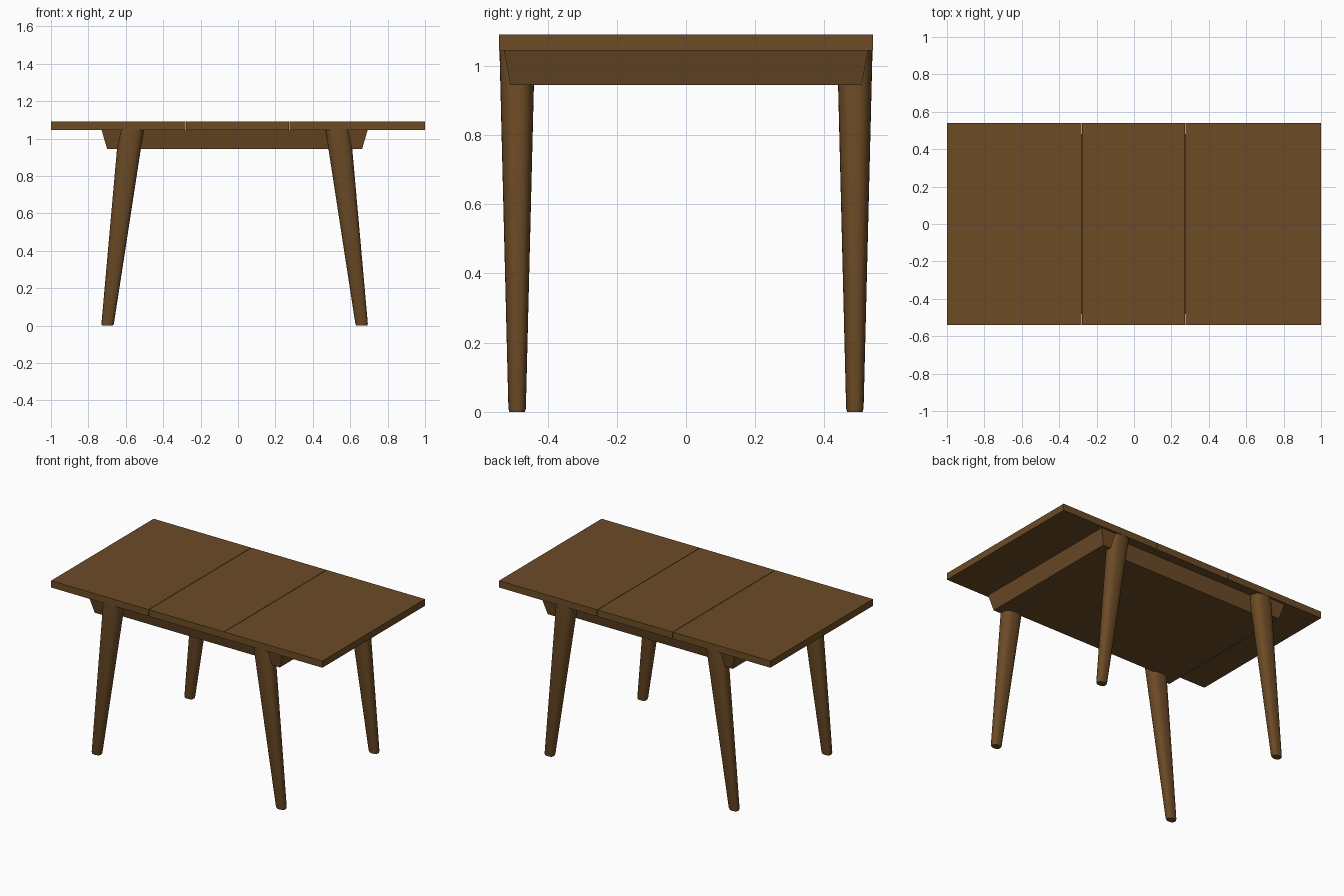
import bpy, bmesh, math

if "Cube" in bpy.data.objects:
    bpy.data.objects.remove(bpy.data.objects["Cube"])

wood = bpy.data.materials.new("brown wood")
wood.diffuse_color = (0.15, 0.07, 0.019, 1)
wood.use_nodes = True
wood.node_tree.nodes["Principled BSDF"].inputs["Base Color"].default_value = wood.diffuse_color
CX = -0.018          # base sits slightly left of the top's centre
TOP_Z, UNDER_Z, APRON_Z = 1.09, 1.045, 0.945


def loft(name, rings, smooth=False):
    """Skin a stack of equal-length rings and cap both ends."""
    bm = bmesh.new()
    vs = [[bm.verts.new(p) for p in r] for r in rings]
    n = len(vs[0])
    for a, b in zip(vs, vs[1:]):
        for i in range(n):
            bm.faces.new((a[i], a[(i + 1) % n], b[(i + 1) % n], b[i]))
    bm.faces.new(vs[0][::-1])
    bm.faces.new(vs[-1])
    bmesh.ops.recalc_face_normals(bm, faces=bm.faces)
    me = bpy.data.meshes.new(name)
    bm.to_mesh(me)
    bm.free()
    me.materials.append(wood)
    ob = bpy.data.objects.new(name, me)
    bpy.context.collection.objects.link(ob)
    if smooth:
        bpy.ops.object.select_all(action='DESELECT')
        ob.select_set(True)
        bpy.context.view_layer.objects.active = ob
        bpy.ops.object.shade_smooth_by_angle(angle=math.radians(35))
    return ob


def rect(x0, x1, y0, y1, z):
    return [(x0, y0, z), (x1, y0, z), (x1, y1, z), (x0, y1, z)]


def oval(cx, cy, rx, ry, z, n=32, power=2.5):
    """Slightly squared oval ring."""
    pts = []
    for i in range(n):
        c, s = math.cos(2 * math.pi * i / n), math.sin(2 * math.pi * i / n)
        pts.append((cx + rx * math.copysign(abs(c) ** (2 / power), c),
                    cy + ry * math.copysign(abs(s) ** (2 / power), s), z))
    return pts


# Tabletop: two end leaves and a middle leaf with hairline seams
g = 0.0015
for name, x0, x1 in (("left_leaf", -1, -0.28 - g), ("middle_leaf", -0.28 + g, 0.275 - g),
                     ("right_leaf", 0.275 + g, 1)):
    loft(name, [rect(x0, x1, -0.54, 0.54, UNDER_Z), rect(x0, x1, -0.54, 0.54, TOP_Z)])

# Apron body between the long sides, tapering downwards
loft("apron_body", [rect(CX - 0.6, CX + 0.6, -0.455, 0.455, APRON_Z),
                    rect(CX - 0.6, CX + 0.6, -0.48, 0.48, UNDER_Z)])

# End rails, wider than the body, sloping on the outside and at both tips
for side, name in ((-1, "left_end_rail"), (1, "right_end_rail")):
    inner = CX + side * 0.58
    loft(name, [rect(inner, CX + side * 0.682, -0.508, 0.508, APRON_Z),
                rect(inner, CX + side * 0.711, -0.526, 0.526, UNDER_Z)])

# Four splayed, tapered legs with eased feet
for sx, xn in ((-1, "left"), (1, "right")):
    for sy, yn in ((-1, "front"), (1, "back")):
        rings = []
        for z, k in ((0, 0.9), (0.01, 1), (UNDER_Z, 1)):
            t = z / UNDER_Z
            rings.append(oval(CX + sx * (0.68 - 0.127 * t), sy * 0.488,
                              k * (0.033 + 0.034 * t), k * (0.025 + 0.026 * t), z))
        loft(f"{yn}_{xn}_leg", rings, smooth=True)
